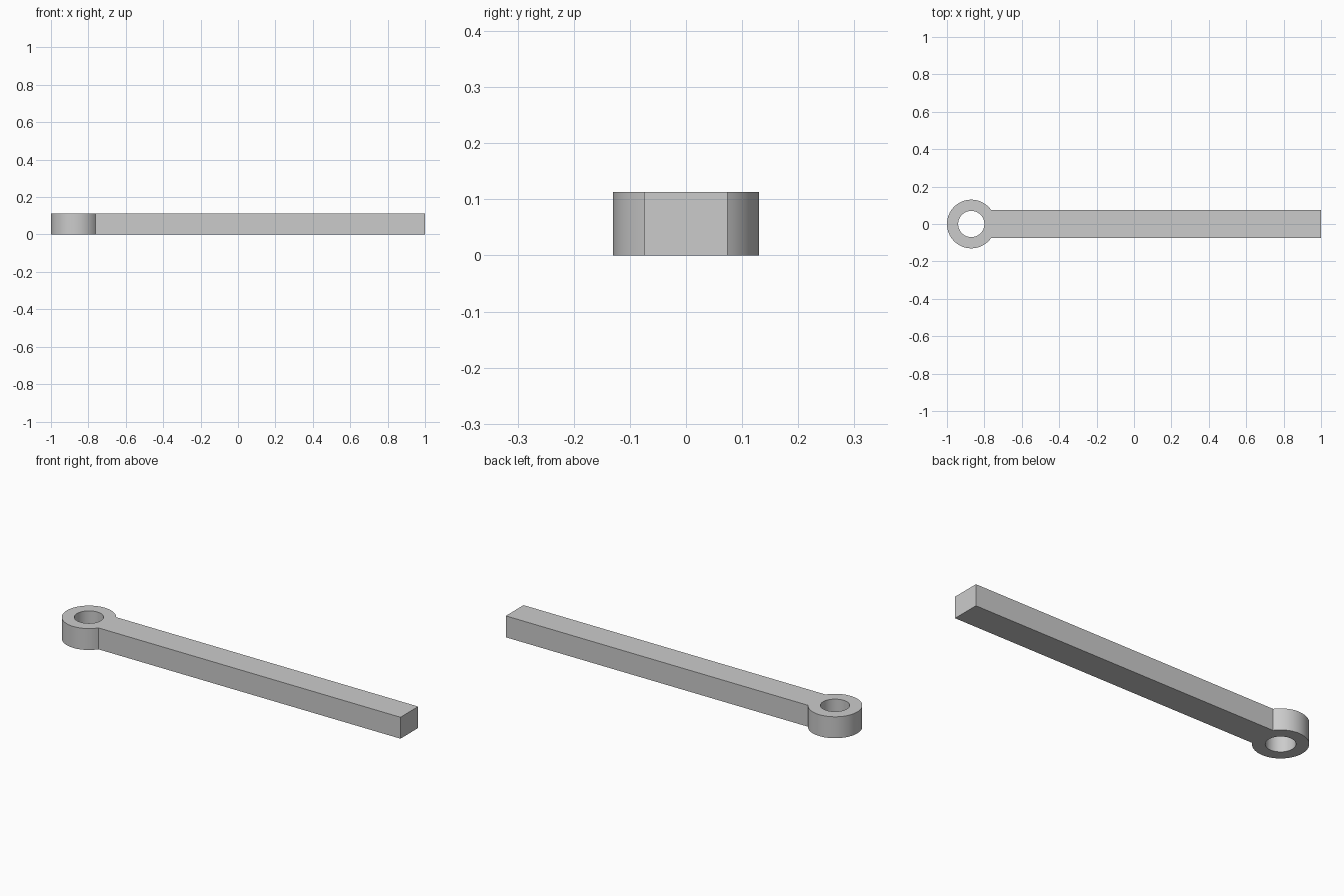
import bpy
import bmesh
from math import asin, cos, sin, pi, radians

cube = bpy.data.objects.get("Cube")
if cube:
    bpy.data.objects.remove(cube, do_unlink=True)

HEIGHT = 0.113
EYE_X = -0.87
EYE_RADIUS = 0.13
HOLE_RADIUS = 0.07
BAR_HALF_WIDTH = 0.074
BAR_END = 1.0
SEGMENTS = 64

grey = bpy.data.materials.new("light_grey")
grey.use_nodes = True
colour = (0.6, 0.6, 0.6, 1)
grey.diffuse_color = colour
grey.node_tree.nodes["Principled BSDF"].inputs["Base Color"].default_value = colour


def arc(radius, start, sweep, count):
    return [(EYE_X + radius * cos(start + sweep * i / SEGMENTS),
             radius * sin(start + sweep * i / SEGMENTS)) for i in range(count)]


def add_loop(bm, points):
    verts = [bm.verts.new((x, y, 0)) for x, y in points]
    return [bm.edges.new((v, verts[(i + 1) % len(verts)])) for i, v in enumerate(verts)]


# Outline: round eye running tangentless into the straight bar
join = asin(BAR_HALF_WIDTH / EYE_RADIUS)
outline = arc(EYE_RADIUS, join, 2 * (pi - join), SEGMENTS + 1)
outline += [(BAR_END, -BAR_HALF_WIDTH), (BAR_END, BAR_HALF_WIDTH)]
hole = arc(HOLE_RADIUS, 0, 2 * pi, SEGMENTS)

# Fill between outline and hole, then raise to full height
bm = bmesh.new()
edges = add_loop(bm, outline) + add_loop(bm, hole)
bmesh.ops.triangle_fill(bm, edges=edges, use_beauty=True)
raised = bmesh.ops.extrude_face_region(bm, geom=bm.faces[:], use_keep_orig=True)
top = [g for g in raised["geom"] if isinstance(g, bmesh.types.BMVert)]
bmesh.ops.translate(bm, verts=top, vec=(0, 0, HEIGHT))
bmesh.ops.recalc_face_normals(bm, faces=bm.faces[:])

mesh = bpy.data.meshes.new("eye_bar")
bm.to_mesh(mesh)
bm.free()
mesh.materials.append(grey)
bar = bpy.data.objects.new("eye_bar", mesh)
bpy.context.collection.objects.link(bar)

# Smooth round walls, crisp rims
bpy.ops.object.select_all(action="DESELECT")
bar.select_set(True)
bpy.context.view_layer.objects.active = bar
bpy.ops.object.shade_smooth_by_angle(angle=radians(30))
